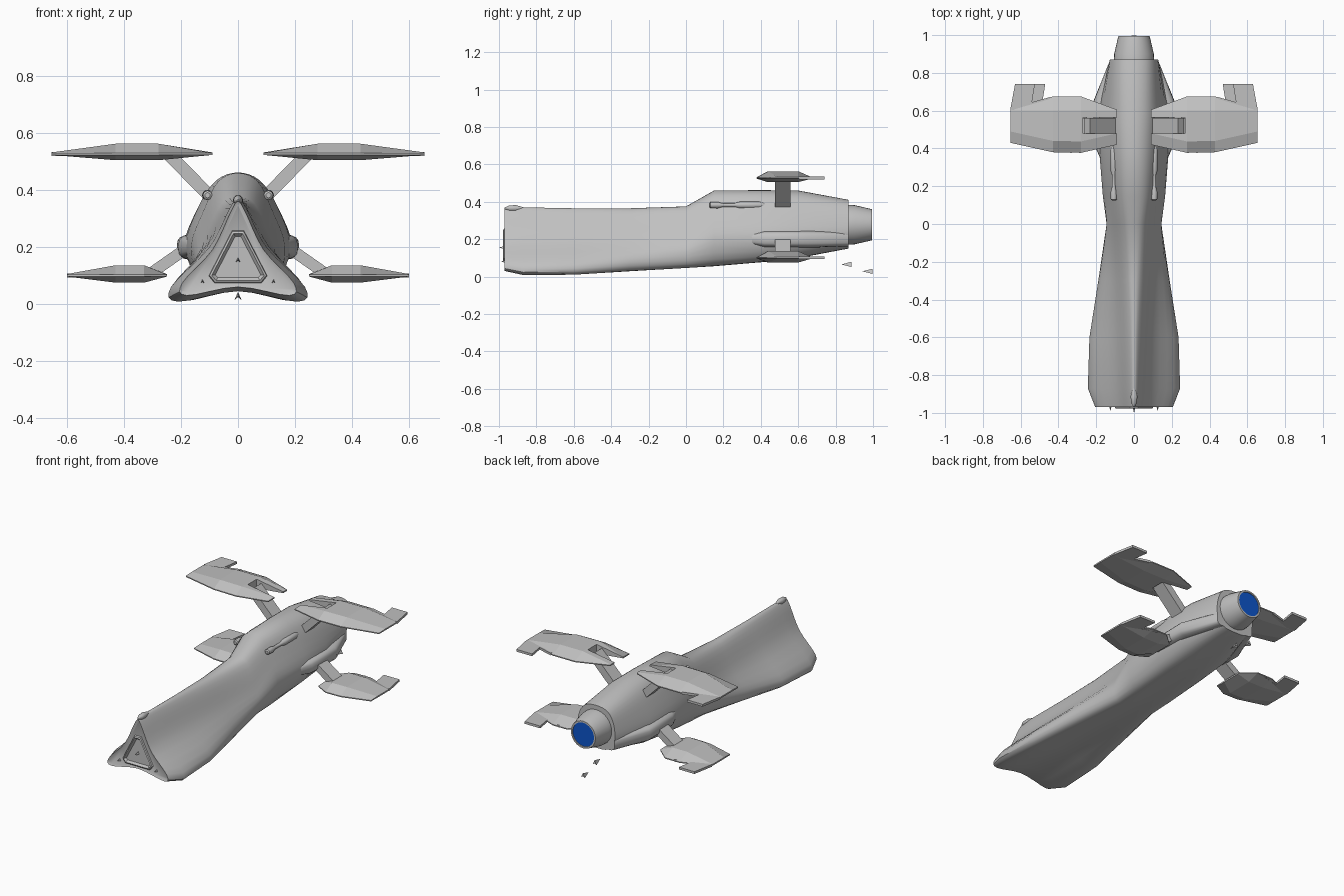
import bpy, bmesh, math
from mathutils import Vector

old = bpy.data.objects.get("Cube")
if old:
    bpy.data.objects.remove(old, do_unlink=True)


def material(name, colour):
    mat = bpy.data.materials.new(name)
    mat.use_nodes = True
    mat.diffuse_color = (*colour, 1)
    mat.node_tree.nodes["Principled BSDF"].inputs["Base Color"].default_value = (*colour, 1)
    return mat


GREY = material("hull_grey", (0.53, 0.53, 0.53))
BLUE = material("engine_blue", (0.004, 0.09, 0.6))


def finish(name, bm, mat=GREY, smooth=None, mirror=False):
    """Turn a bmesh into a named object, optionally smooth and mirrored."""
    bmesh.ops.recalc_face_normals(bm, faces=bm.faces)
    mesh = bpy.data.meshes.new(name)
    bm.to_mesh(mesh)
    bm.free()
    mesh.materials.append(mat)
    obj = bpy.data.objects.new(name, mesh)
    bpy.context.collection.objects.link(obj)
    bpy.ops.object.select_all(action="DESELECT")
    obj.select_set(True)
    bpy.context.view_layer.objects.active = obj
    if smooth:
        bpy.ops.object.shade_smooth_by_angle(angle=math.radians(smooth))
    if mirror:
        obj.modifiers.new("Mirror", "MIRROR")
    return obj


def loft(rings):
    """Skin a row of closed rings and cap both ends."""
    bm = bmesh.new()
    rows = [[bm.verts.new(p) for p in ring] for ring in rings]
    for a, b in zip(rows, rows[1:]):
        for i in range(len(a)):
            j = (i + 1) % len(a)
            bm.faces.new((a[i], a[j], b[j], b[i]))
    caps = [bm.faces.new(rows[0]), bm.faces.new(rows[-1])]
    return bm, caps


def oval(y, cx, cz, rx, rz, count=24, power=1.0):
    """Ring across the y axis; power below one makes it boxier."""
    ring = []
    for i in range(count):
        t = math.tau * i / count
        c, s = math.cos(t), math.sin(t)
        ring.append((cx + rx * math.copysign(abs(c) ** power, c), y,
                     cz + rz * math.copysign(abs(s) ** power, s)))
    return ring


def lathe(name, profile, cx, cz, count=24, **kw):
    bm, _ = loft([oval(y, cx, cz, r, r, count) for y, r in profile])
    return finish(name, bm, smooth=35, **kw)


def rounded(points, steps=4):
    """Closed Catmull-Rom curve through the points."""
    n, out = len(points), []
    for i in range(n):
        a, b, c, d = (points[(i + k) % n] for k in (-1, 0, 1, 2))
        for s in range(steps):
            t = s / steps
            out.append((2 * b + (c - a) * t + (2 * a - 5 * b + 4 * c - d) * t * t
                        + (3 * b - a - 3 * c + d) * t ** 3) / 2)
    return out


# Hull: y, top z, shoulder, flank, upper corner, lower corner, keel z
STATIONS = [
    (-.97, .36, (.025, .325), (.09, .19), (.195, .075), (.18, .03), .06),
    (-.87, .37, (.03, .335), (.10, .2), (.235, .06), (.21, .008), .045),
    (-.6, .365, (.035, .335), (.11, .2), (.23, .065), (.195, .01), .045),
    (-.3, .365, (.045, .335), (.11, .21), (.185, .1), (.16, .03), .045),
    (0, .375, (.06, .35), (.12, .22), (.145, .13), (.12, .052), .05),
    (.15, .46, (.07, .43), (.12, .33), (.165, .2), (.13, .068), .06),
    (.4, .462, (.075, .435), (.135, .35), (.185, .2), (.13, .088), .08),
    (.6, .46, (.08, .43), (.14, .34), (.19, .2), (.125, .11), .1),
    (.87, .41, (.08, .39), (.12, .32), (.125, .22), (.08, .16), .15),
]
rings = []
for y, top, *side, keel in STATIONS:
    right = [Vector((x, y, z)) for x, z in side]
    left = [Vector((-p.x, y, p.z)) for p in reversed(right)]
    rings.append(rounded([Vector((0, y, top)), *right, Vector((0, y, keel)), *left]))
bm, caps = loft(rings)
bmesh.ops.recalc_face_normals(bm, faces=bm.faces)
bmesh.ops.inset_individual(bm, faces=caps[:1], thickness=.012, depth=-.006)
finish("hull", bm, smooth=35)

# Side pods swelling out of the hull
pod = [(.28, .12, .03, .02), (.42, .12, .09, .045), (.65, .125, .09, .046), (.87, .08, .046, .04)]
bm, _ = loft([oval(y, cx, .2, rx, rz, 20, .6) for y, cx, rx, rz in pod])
finish("side_pods", bm, smooth=40, mirror=True)


# Nose panel: stepped triangle with clipped corners
def clipped_triangle(y, s):
    half = [(.02, .115), (.1, -.04), (.08, -.065)]
    pts = half + [(-x, z) for x, z in reversed(half)]
    return [(x * s, y, .14 + z * s) for x, z in pts]


bm, caps = loft([clipped_triangle(-.974, 1), clipped_triangle(-.955, 1.05)])
bmesh.ops.recalc_face_normals(bm, faces=bm.faces)
bmesh.ops.inset_individual(bm, faces=caps[:1], thickness=.008, depth=.004)
bmesh.ops.inset_individual(bm, faces=caps[:1], thickness=.012, depth=-.012)
finish("nose_panel", bm)

# Nose crest on the top edge
lathe("nose_crest", [(-.97, .003), (-.945, .016), (-.91, .018), (-.87, .006)], 0, .365, 10)


# Arrow-shaped darts on the nose and trailing beneath the engine
def dart(name, x, y, z, mirror=False):
    bm = bmesh.new()
    tail = [(0, .014), (.013, -.014), (0, -.004), (-.013, -.014)]
    ring = [bm.verts.new((x + dx, y + .055, z + dz)) for dx, dz in tail]
    tip = bm.verts.new((x, y, z))
    for i in range(4):
        bm.faces.new((tip, ring[i], ring[(i + 1) % 4]))
    bm.faces.new(ring)
    finish(name, bm, mirror=mirror)


dart("nose_dart", 0, -1, .155)
dart("nose_side_darts", .125, -.99, .08, True)
dart("trailing_dart_near", 0, .83, .065)
dart("trailing_dart_far", 0, .942, .028)

# Engine nozzle with a recessed glowing disc
lathe("engine_nozzle", [(.86, .106), (.9, .105), (.995, .083), (.995, .073), (.985, .072)], 0, .277, 32)
bm, _ = loft([oval(y, 0, .277, .073, .073, 32) for y in (.984, .99)])
finish("engine_glow", bm, BLUE)

# Cannons along the shoulders
lathe("cannons", [(.125, .009), (.13, .016), (.17, .017), (.195, .01), (.26, .01),
                  (.285, .018), (.39, .019), (.42, .01)], .107, .382, 16, mirror=True)


def prism_y(outline, y0, y1):
    return loft([[(x, y, z) for x, z in outline] for y in (y0, y1)])[0]


def strut(name, start, end, width):
    a, b = Vector(start), Vector(end)
    side = (b - a).orthogonal().normalized() * width / 2
    finish(name, prism_y([a + side, b + side, b - side, a - side], .475, .56), mirror=True)


# Wings: lens-like blade, slotted at the root, with a swept tail at the tip
def wing(name, xs, z, up, down, slot=None):
    spans = [(.42, .605, .15), (.377, .675, 1), (.38, .675, 1), (.43, .61, .15)]
    rings = []
    for x, (front, rear, fat) in zip(xs, spans):
        hi, lo = z + up * fat, z - down * fat
        rings.append([(x, front, z + .003), (x, front + .06, hi), (x, .6, hi), (x, rear, z + .003),
                      (x, rear, z - .003), (x, .6, lo), (x, front + .06, lo), (x, front, z - .003)])
    blade = finish(name, loft(rings)[0])
    if slot:
        outline = [(xs[0] - .02, z - .1), (slot, z - .1), (slot, z + .1), (xs[0] - .02, z + .1)]
        cutter = finish("slot_cutter", prism_y(outline, .48, .565))
        cutter.hide_render = True
        cut = blade.modifiers.new("Slot", "BOOLEAN")
        cut.operation, cut.object, cut.solver = "DIFFERENCE", cutter, "EXACT"
        bpy.context.view_layer.objects.active = blade
        bpy.ops.object.modifier_apply(modifier=cut.name)
        bpy.data.objects.remove(cutter, do_unlink=True)
    blade.modifiers.new("Mirror", "MIRROR")
    plan = [(.21, .6), (.21, .672), (.115, .645), (.13, .74), (.025, .74), (0, .605)]
    tail, _ = loft([[(xs[-1] - dx, y, z + h) for dx, y in plan] for h in (-.007, .007)])
    finish(name + "_tails", tail, mirror=True)


wing("upper_wings", (.09, .28, .43, .655), .527, .036, .022, .27)
wing("lower_wings", (.25, .33, .43, .6), .1, .036, .025)
strut("upper_struts", (.08, .36), (.25, .532), .045)
strut("lower_struts", (.16, .21), (.31, .105), .04)
